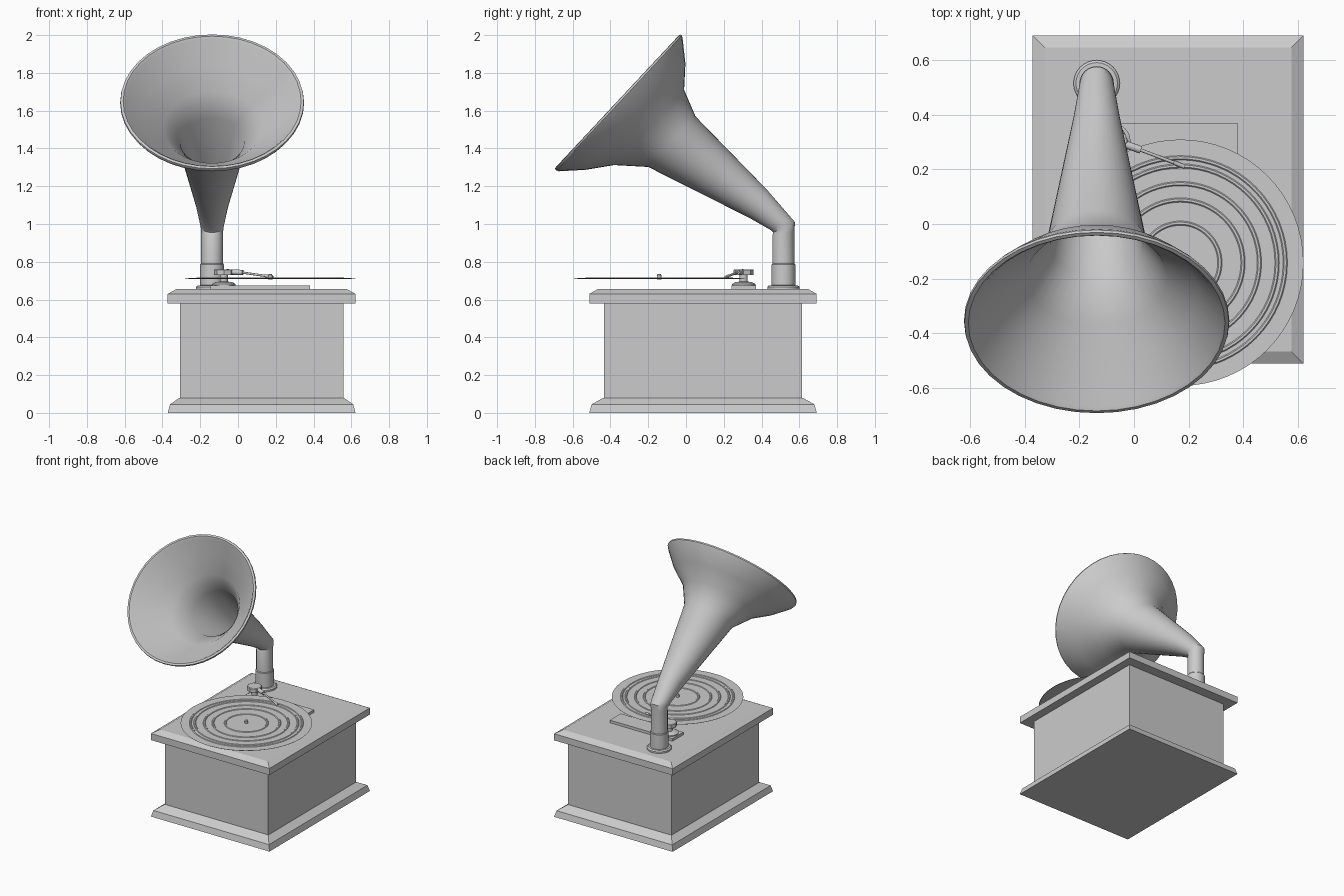
import bpy, bmesh, math
from mathutils import Vector

if "Cube" in bpy.data.objects:
    bpy.data.objects.remove(bpy.data.objects["Cube"])


def loft(name, rings, smooth=True, close=False):
    """Skin a list of equal-length point rings; cap both ends unless closed."""
    bm = bmesh.new()
    vs = [[bm.verts.new(p) for p in r] for r in rings]
    n = len(vs[0])
    pairs = list(zip(vs, vs[1:]))
    if close:
        pairs.append((vs[-1], vs[0]))
    for a, b in pairs:
        for i in range(n):
            j = (i + 1) % n
            bm.faces.new((a[i], a[j], b[j], b[i]))
    if not close:
        bm.faces.new(vs[0])
        bm.faces.new(vs[-1])
    bmesh.ops.recalc_face_normals(bm, faces=bm.faces)
    me = bpy.data.meshes.new(name)
    bm.to_mesh(me)
    bm.free()
    ob = bpy.data.objects.new(name, me)
    bpy.context.collection.objects.link(ob)
    if smooth:
        bpy.ops.object.select_all(action='DESELECT')
        ob.select_set(True)
        bpy.context.view_layer.objects.active = ob
        bpy.ops.object.shade_smooth_by_angle(angle=math.radians(35))
    return ob


def ring(c, u, v, n):
    c, u, v = Vector(c), Vector(u), Vector(v)
    return [c + u * math.cos(2 * math.pi * i / n) + v * math.sin(2 * math.pi * i / n)
            for i in range(n)]


def lathe(name, x, y, profile, n=32):
    return loft(name, [ring((x, y, z), (r, 0, 0), (0, r, 0), n) for r, z in profile])


def rod(name, a, b, r, n=12):
    d = (Vector(b) - Vector(a)).normalized()
    u = d.cross(Vector((0, 0, 1))).normalized()
    v = d.cross(u)
    return loft(name, [ring(p, u * r, v * r, n) for p in (a, b)])


def rect_stack(name, cx, cy, levels):
    return loft(name, [[(cx + sx * hx, cy + sy * hy, z)
                        for sx, sy in ((-1, -1), (1, -1), (1, 1), (-1, 1))]
                       for hx, hy, z in levels], smooth=False)


# Wooden cabinet: flared plinth, body and bevelled lid
CX, CY = 0.125, 0.09
rect_stack("plinth", CX, CY, [(.497, .602, 0), (.485, .59, .045), (.435, .528, .08)])
rect_stack("cabinet_body", CX, CY, [(.433, .525, .08), (.433, .525, .58)])
rect_stack("lid", CX, CY, [(.497, .602, .58), (.497, .602, .63), (.452, .557, .655)])
rect_stack("mounting_plate", .117, .305, [(.263, .065, .655), (.263, .065, .675)])

# Record with raised rings, and its spindle
RX, RY, RZ = .17, -.142, .713
prof = [(.01, RZ - .005), (.385, RZ - .005), (.45, RZ - .002), (.452, RZ)]
for r in (.385, .355, .29, .23, .145):
    prof += [(r + .008, RZ), (r + .004, RZ + .004), (r - .004, RZ + .004), (r - .008, RZ)]
prof.append((.01, RZ))
lathe("record", RX, RY, prof, 64)
lathe("spindle", RX, RY, [(.012, .705), (.012, .73), (.007, .736)], 12)

# Tone arm
TX, TY = -.075, .305
lathe("arm_base", TX, TY, [(.062, .675), (.062, .682), (.045, .692), (.022, .695)])
lathe("arm_post", TX, TY, [(.021, .69), (.021, .735)], 16)
lathe("arm_head", TX, TY, [(.053, .73), (.053, .757), (.049, .76)], 8)
rod("arm_socket", (-.06, .302, .747), (.025, .272, .743), .014)
rod("arm_rod", (.02, .273, .743), (.155, .222, .724), .006)
rod("needle_head", (.145, .226, .726), (.185, .21, .718), .008)

# Horn stand
PX, PY = -.137, .516
lathe("horn_flange", PX, PY, [(.085, .655), (.085, .667), (.076, .675), (.06, .676)])
lathe("horn_collar", PX, PY, [(.063, .675), (.063, .785), (.059, .79)])

# Horn: each section is (lower y, z, upper y, z, half width)
sections = [
    (.457, .78, .574, .78, .058),
    (.457, .94, .574, .96, .058),
    (.463, .955, .577, 1.01, .060),
    (.452, .966, .555, 1.035, .064),
    (.34, 1.03, .43, 1.18, .086),
    (-.20, 1.302, .05, 1.57, .184),
    (-.38, 1.312, -.01, 1.71, .272),
    (-.53, 1.287, -.003, 1.85, .387),
    (-.675, 1.279, -.018, 1.985, .478),
    (-.688, 1.285, -.022, 1.998, .487),
]


def section(s, shrink=0.0, push=0.0):
    lo, hi = Vector((PX, s[0], s[1])), Vector((PX, s[2], s[3]))
    h = (hi - lo) / 2
    k = 1 - shrink / h.length
    normal = Vector((0, -h.z, h.y)).normalized()
    return ring((lo + hi) / 2 + normal * push, (s[4] - shrink, 0, 0), h * k, 40)


outer = [section(s) for s in sections]
lip = [section(sections[-1], .002, .010), section(sections[-1], .016, .012),
       section(sections[-1], .028, .002)]
inner = [section(s, .014) for s in reversed(sections[:-2])]
loft("horn", outer + lip + inner, close=True)
